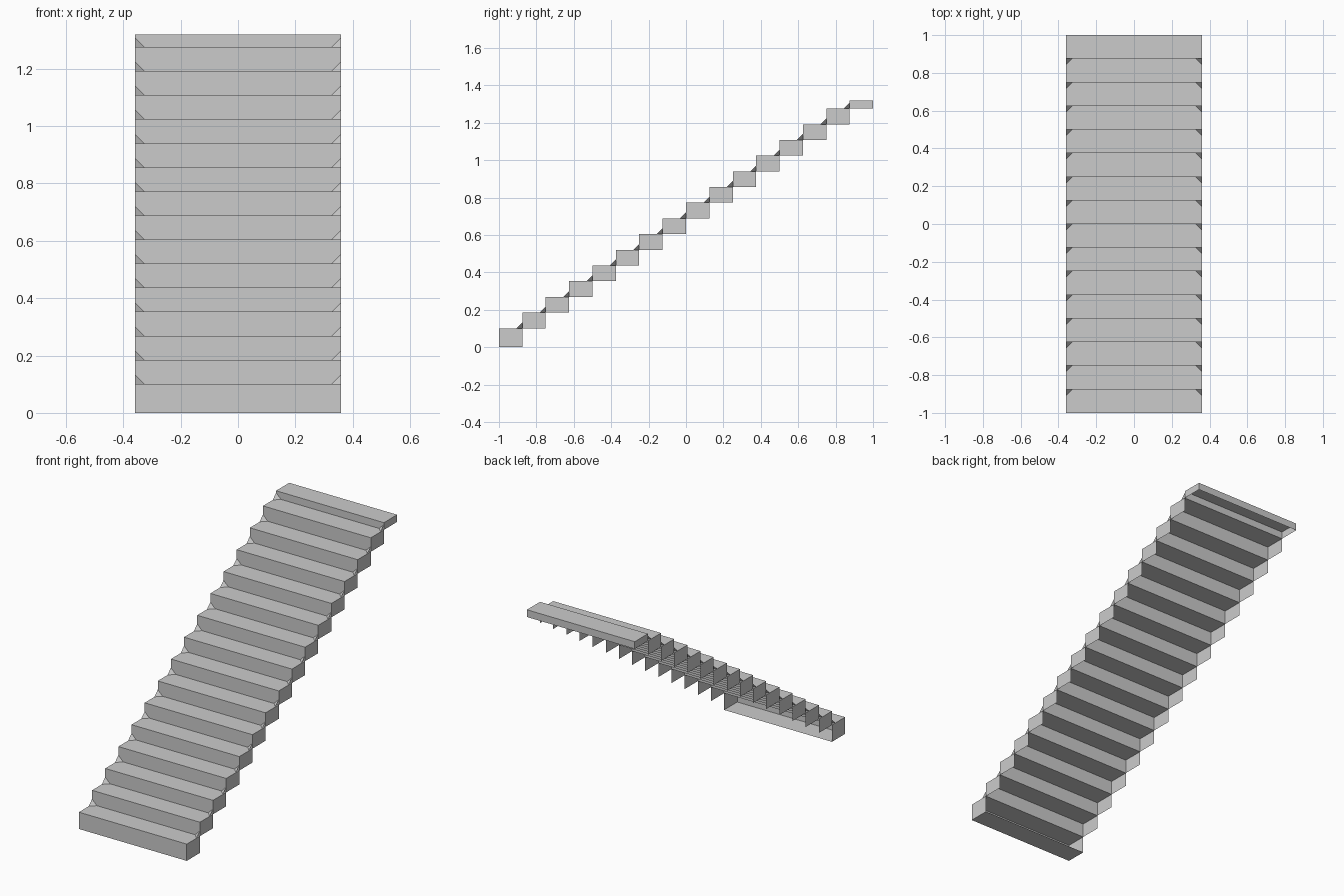
import bpy, bmesh

if "Cube" in bpy.data.objects:
    bpy.data.objects.remove(bpy.data.objects["Cube"])

W = 0.359            # half width
N = 16               # number of steps
RUN = 2.0 / N
Z0, RISE, TOP = 0.101, 0.0839, 1.319
G = 0.032            # corner gusset size

tops = [Z0 + RISE * i for i in range(N - 1)] + [TOP]
bases = [0.0] + tops[:-1]
ys = [-1 + RUN * i for i in range(N + 1)]


def make(name, polys):
    bm = bmesh.new()
    for p in polys:
        bm.faces.new([bm.verts.new(v) for v in p])
    bmesh.ops.remove_doubles(bm, verts=bm.verts, dist=1e-5)
    me = bpy.data.meshes.new(name)
    bm.to_mesh(me)
    bm.free()
    ob = bpy.data.objects.new(name, me)
    bpy.context.collection.objects.link(ob)
    return ob


# folded sheet: floor of the first step, risers and treads, back of the top step
profile = [(ys[1], 0.0)]
for i in range(N):
    profile += [(ys[i], bases[i]), (ys[i], tops[i])]
profile += [(ys[N], TOP), (ys[N], bases[-1])]
make("treads_and_risers", [
    [(-W, *a), (W, *a), (W, *b), (-W, *b)] for a, b in zip(profile, profile[1:])])

# end panel on both sides of every step, gusset in each inner corner
panels, gussets = [], []
for s in (-1, 1):
    x = s * W
    for i in range(N):
        p = [(x, ys[i], bases[i]), (x, ys[i + 1], bases[i]),
             (x, ys[i + 1], tops[i]), (x, ys[i], tops[i])]
        panels.append(p[::s])
        if i:
            y, z = ys[i], bases[i]
            g = [(x, y - G, z), (x, y, z + G), (x - s * G, y, z)]
            gussets.append(g[::-s])
make("side_panels", panels)
make("corner_gussets", gussets)
